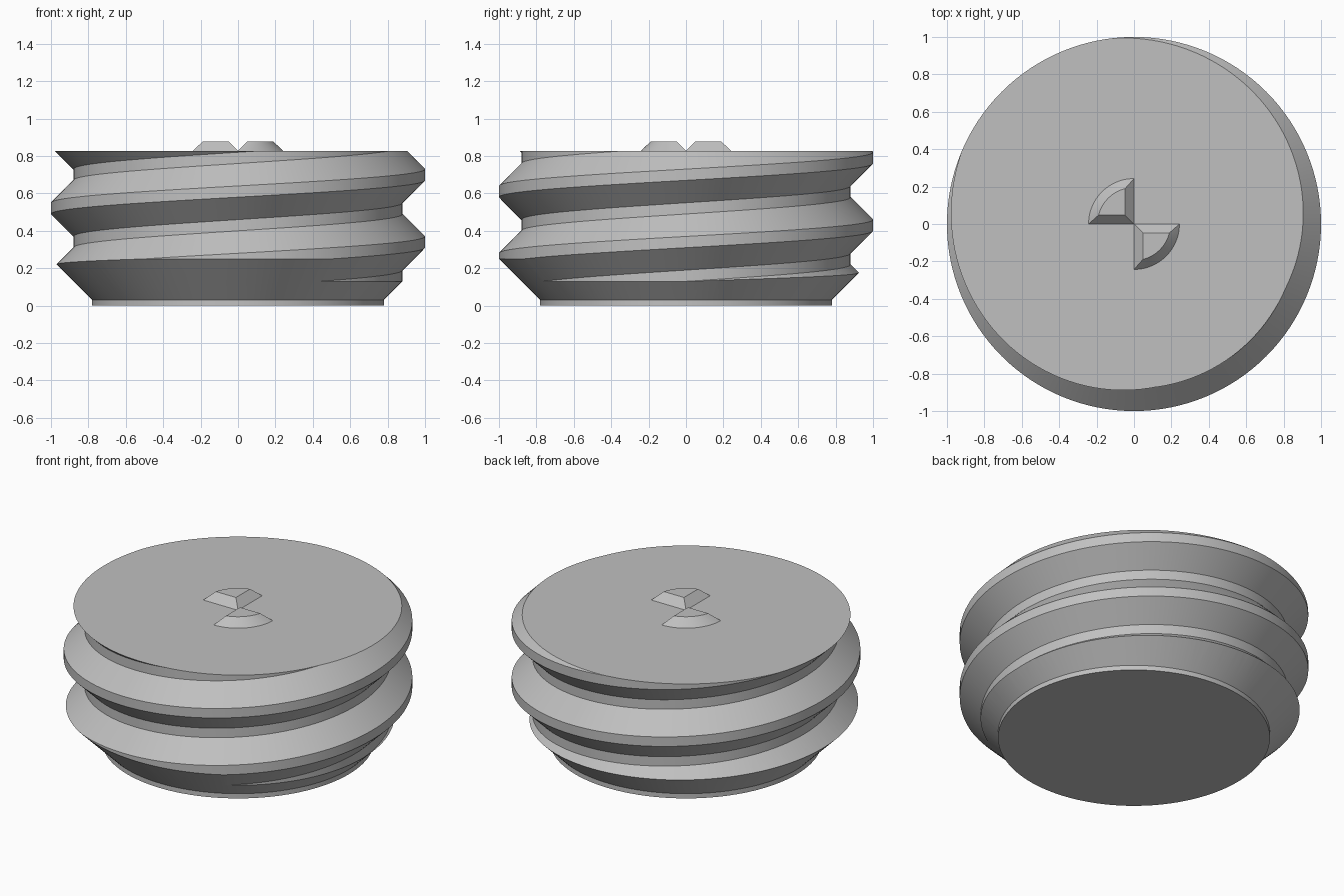
import bpy, bmesh, math

if "Cube" in bpy.data.objects:
    bpy.data.objects.remove(bpy.data.objects["Cube"])

N = 128            # facets per turn
PITCH = 0.36
TOP = 0.827        # height of the flat top face
grey = bpy.data.materials.new("plain grey")
grey.diffuse_color = (0.53, 0.53, 0.53, 1)
grey.use_nodes = True
grey.node_tree.nodes["Principled BSDF"].inputs["Base Color"].default_value = grey.diffuse_color


def finish(name, bm):
    bmesh.ops.recalc_face_normals(bm, faces=bm.faces)
    mesh = bpy.data.meshes.new(name)
    bm.to_mesh(mesh)
    bm.free()
    mesh.materials.append(grey)
    ob = bpy.data.objects.new(name, mesh)
    bpy.context.collection.objects.link(ob)
    return ob


def polar(r, a, z):
    return (r * math.cos(a), r * math.sin(a), z)


# Threaded plug: four-point thread profile swept along a right-handed helix
profile = [(1.0, -0.03), (1.0, 0.03), (0.88, 0.15), (0.88, 0.21)]
TURNS = 6
bm = bmesh.new()
rows = []
for t in range(TURNS * N + 1):
    a = 2 * math.pi * (t % N) / N
    rise = -0.74 + PITCH * t / N
    rows.append([bm.verts.new(polar(r, a, z + rise)) for r, z in profile])
for t in range((TURNS - 1) * N):
    low = rows[t] + [rows[t + N][0]]
    high = rows[t + 1] + [rows[t + N + 1][0]]
    for k in range(4):
        bm.faces.new((low[k], high[k], high[k + 1], low[k + 1]))
bmesh.ops.delete(bm, geom=[v for v in bm.verts if not v.link_faces], context='VERTS')

# Close both ends of the sweep; they lie outside the envelope
ends = [bm.verts.new((0, 0, -0.8)), bm.verts.new((0, 0, 1.6))]
for e in [e for e in bm.edges if e.is_boundary]:
    u, v = e.verts
    bm.faces.new((u, v, ends[0 if u.co.z < 0.4 else 1]))
plug = finish("threaded_plug", bm)

# Turned envelope: short foot, 45 degree lead-in cone, flat top
outline = [(0.78, 0), (0.78, 0.03), (1.06, 0.31), (1.06, TOP)]
bm = bmesh.new()
rings = [[bm.verts.new(polar(r, 2 * math.pi * i / N, z)) for i in range(N)]
         for r, z in outline]
for lo, hi in zip(rings, rings[1:]):
    for i in range(N):
        j = (i + 1) % N
        bm.faces.new((lo[i], lo[j], hi[j], hi[i]))
bm.faces.new(rings[0])
bm.faces.new(rings[-1])
envelope = finish("envelope_cutter", bm)
envelope.hide_render = True
envelope.hide_viewport = True

# Trim the thread to the envelope and bake the result
mod = plug.modifiers.new("trim", 'BOOLEAN')
mod.operation = 'INTERSECT'
mod.solver = 'EXACT'
mod.object = envelope
bpy.context.view_layer.update()
baked = bpy.data.meshes.new_from_object(
    plug.evaluated_get(bpy.context.evaluated_depsgraph_get()))
plug.modifiers.clear()
plug.data = baked
bpy.data.objects.remove(envelope)


# Drive keys: two opposite quarter discs with sloped sides
def drive_key(name, start):
    bm = bmesh.new()
    steps, R, inset, height = 24, 0.243, 0.048, 0.05
    c = inset * math.sqrt(2)
    lower = [bm.verts.new((0, 0, TOP))]
    upper = [bm.verts.new(polar(c, start + math.pi / 4, TOP + height))]
    trim = math.asin(inset / (R - inset))
    for i in range(steps + 1):
        f = i / steps
        lower.append(bm.verts.new(polar(R, start + f * math.pi / 2, TOP)))
        a = start + trim + f * (math.pi / 2 - 2 * trim)
        upper.append(bm.verts.new(polar(R - inset, a, TOP + height)))
    n = len(lower)
    for i in range(n):
        j = (i + 1) % n
        bm.faces.new((lower[i], lower[j], upper[j], upper[i]))
    bm.faces.new(upper)
    bm.faces.new(lower[::-1])
    return finish(name, bm)


parts = [plug, drive_key("drive_key_back_left", math.pi / 2),
         drive_key("drive_key_front_right", -math.pi / 2)]

# Smooth the curved walls, keep the thread edges sharp
for ob in parts:
    bpy.ops.object.select_all(action='DESELECT')
    ob.select_set(True)
    bpy.context.view_layer.objects.active = ob
    bpy.ops.object.shade_smooth_by_angle(angle=math.radians(30))
